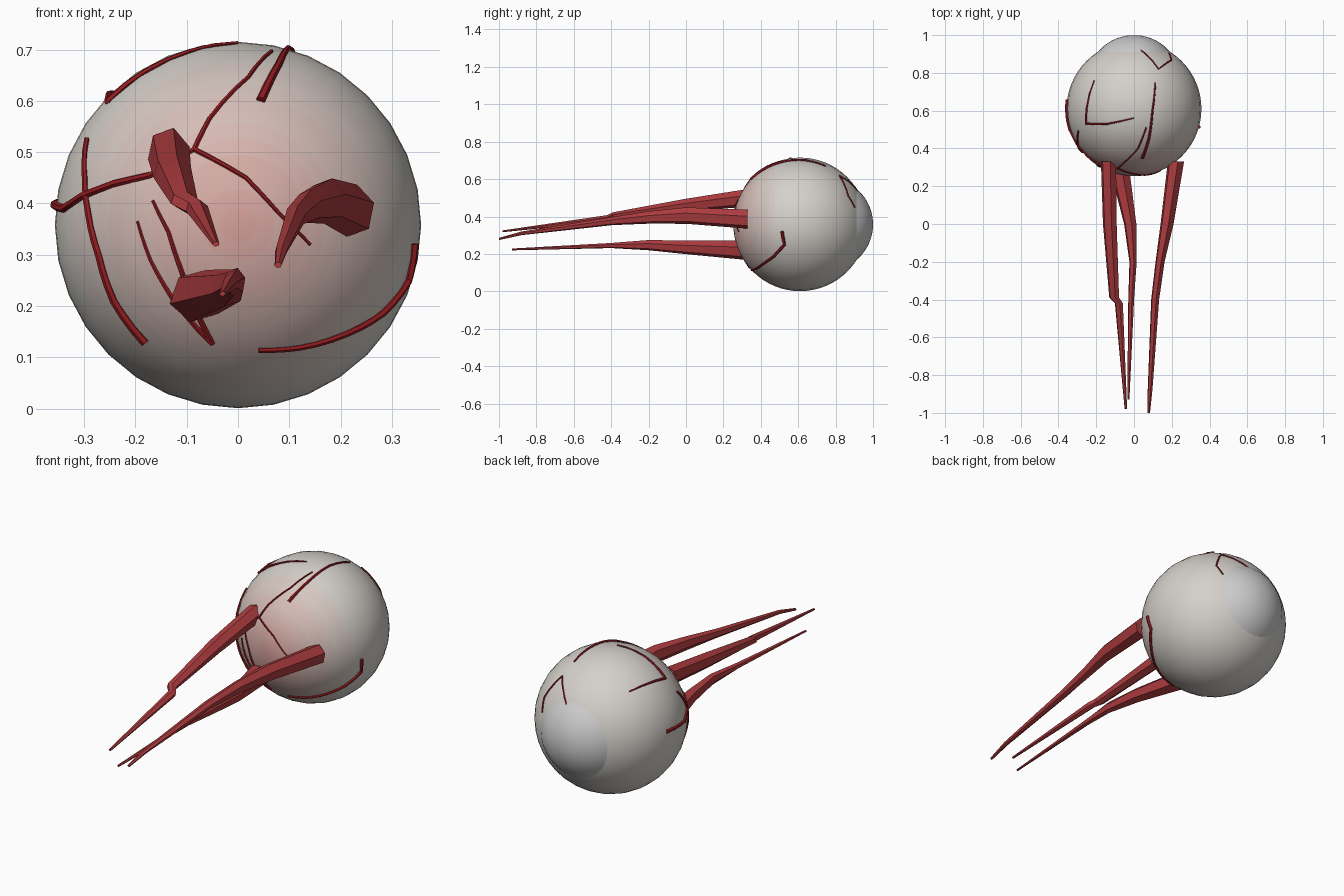
import bpy, bmesh
from math import sin, cos, pi, acos
from mathutils import Vector, Matrix

if "Cube" in bpy.data.objects:
    bpy.data.objects.remove(bpy.data.objects["Cube"])

C = Vector((0, 0.61, 0.358))   # eyeball centre
R = 0.357


def material(name, rgb):
    m = bpy.data.materials.new(name)
    m.diffuse_color = (*rgb, 1)
    m.use_nodes = True
    m.node_tree.nodes["Principled BSDF"].inputs["Base Color"].default_value = m.diffuse_color
    return m


def finish(bm, name, mats=(), angle=40):
    bmesh.ops.recalc_face_normals(bm, faces=bm.faces[:])
    me = bpy.data.meshes.new(name)
    bm.to_mesh(me)
    bm.free()
    for m in mats:
        me.materials.append(m)
    ob = bpy.data.objects.new(name, me)
    bpy.context.collection.objects.link(ob)
    bpy.ops.object.select_all(action='DESELECT')
    ob.select_set(True)
    bpy.context.view_layer.objects.active = ob
    bpy.ops.object.shade_smooth_by_angle(angle=angle * pi / 180)
    return ob


def loft(bm, rings):
    """Skin a list of closed point rings and cap both ends."""
    vs = [[bm.verts.new(p) for p in r] for r in rings]
    n = len(vs[0])
    for a, b in zip(vs, vs[1:]):
        for i in range(n):
            j = (i + 1) % n
            bm.faces.new((a[i], a[j], b[j], b[i]))
    bm.faces.new(vs[0])
    bm.faces.new(vs[-1])


# Eyeball: poles along y, blushing pink toward the nerve side
BANDS = 10
grey, pink = Vector((.66, .63, .59)), Vector((.68, .36, .33))
tints = [material(f"sclera_{i}", grey.lerp(pink, i / (BANDS - 1))) for i in range(BANDS)]
bm = bmesh.new()
bmesh.ops.create_uvsphere(bm, u_segments=32, v_segments=32, radius=R)
bm.transform(Matrix.Translation(C) @ Matrix.Rotation(pi / 2, 4, 'X'))
for f in bm.faces:
    theta = acos(max(-1, min(1, -(f.calc_center_median() - C).normalized().y)))
    f.material_index = int(max(0, 1 - theta / 1.25) * (BANDS - 1) + .5)
finish(bm, "eyeball", tints)

# Cornea: shallow dome over the far side
bm = bmesh.new()
a, h = 0.192, 0.09
rc = (a * a + h * h) / (2 * h)
full = acos((rc - h) / rc)
rings = []
for k in range(9):
    t = full * (1 - k / 9)
    rings.append([(rc * sin(t) * cos(2 * pi * i / 32), 1 - rc + rc * cos(t),
                   C.z + rc * sin(t) * sin(2 * pi * i / 32)) for i in range(32)])
loft(bm, rings)
finish(bm, "cornea")

# Trailing muscles: hexagonal strands, each ring = (x, y, z, half width, half height)
flesh = material("muscle_red", (.42, .045, .05))
muscles = {
    "upper_muscle": [(-.135, .33, .50, .042, .048), (-.128, 0, .46, .038, .036),
                     (-.105, -.39, .405, .027, .018), (-.08, -.42, .39, .022, .018),
                     (-.043, -.98, .321, .007, .005)],
    "side_muscle": [(.222, .33, .386, .045, .052), (.175, 0, .405, .036, .045),
                    (.138, -.2, .395, .025, .034), (.112, -.4, .375, .022, .022),
                    (.085, -.88, .31, .013, .010), (.078, -1, .28, .007, .006)],
    "lower_muscle": [(-.08, .31, .22, .055, .052), (-.02, 0, .235, .034, .037),
                     (-.005, -.2, .247, .02, .028), (-.015, -.4, .245, .016, .014),
                     (-.03, -.93, .224, .006, .005)],
}
for name, path in muscles.items():
    bm = bmesh.new()
    loft(bm, [[(x + w * cos(pi * i / 3 + .3), y, z + hh * sin(pi * i / 3 + .3))
               for i in range(6)] for x, y, z, w, hh in path])
    finish(bm, name, [flesh], 30)


# Veins: tapering tubes laid over the eyeball surface
blood = material("vein_red", (.30, .012, .015))


def near(*xz):
    """Lift front-view (x, z) points onto the near half of the eyeball."""
    return [(x, C.y - max(0, R * R - x * x - (z - C.z) ** 2) ** .5, z) for x, z in xz]


def vein(name, pts, r0, r1):
    dirs = [(Vector(p) - C).normalized() for p in pts]
    path = [p.lerp(q, k / 3).normalized() for p, q in zip(dirs, dirs[1:]) for k in range(3)]
    path.append(dirs[-1])
    rings = []
    for i, d in enumerate(path):
        t = (path[min(i + 1, len(path) - 1)] - path[max(i - 1, 0)]).normalized()
        side = t.cross(d).normalized()
        r = r0 + (r1 - r0) * i / (len(path) - 1)
        rings.append([C + d * (R + .002) + (side * cos(pi * j / 3) + d * sin(pi * j / 3)) * r
                      for j in range(6)])
    bm = bmesh.new()
    loft(bm, rings)
    finish(bm, name, [blood])


vein("left_vein", near((-.18, .13), (-.24, .21), (-.27, .3), (-.29, .38), (-.297, .45), (-.293, .525)), .009, .005)
vein("right_vein", near((.04, .115), (.12, .12), (.21, .147), (.28, .187), (.33, .25)) + [(.355, .51, .32)], .005, .009)
vein("top_vein", [(.045, .345, .605), (.08, .45, .675), (.1, .6, .71), (.115, .75, .675)], .009, .004)
vein("crown_vein", [(-.255, .53, .6), (-.14, .53, .68), (0, .56, .72)], .007, .003)
vein("crown_branch", [(-.255, .53, .6), (-.21, .76, .606)], .007, .003)
vein("centre_vein_up", near((-.085, .505), (-.055, .565), (.02, .645), (.065, .695)), .005, .004)
vein("centre_vein_down", near((-.085, .505), (.015, .45), (.08, .38), (.14, .32)), .005, .003)
vein("centre_vein_left", [(-.36, .66, .4), (-.34, .5, .39)] + near((-.17, .455), (-.085, .505)), .010, .005)
vein("lower_vein_a", near((-.05, .128), (-.13, .22), (-.17, .29), (-.195, .365)), .006, .003)
vein("lower_vein_b", near((-.05, .128), (-.11, .27), (-.135, .345), (-.165, .405)), .006, .003)
vein("cornea_vein", [(.02, .93, .515), (.13, .82, .617), (.2, .87, .51), (.19, .91, .45)], .004, .004)
